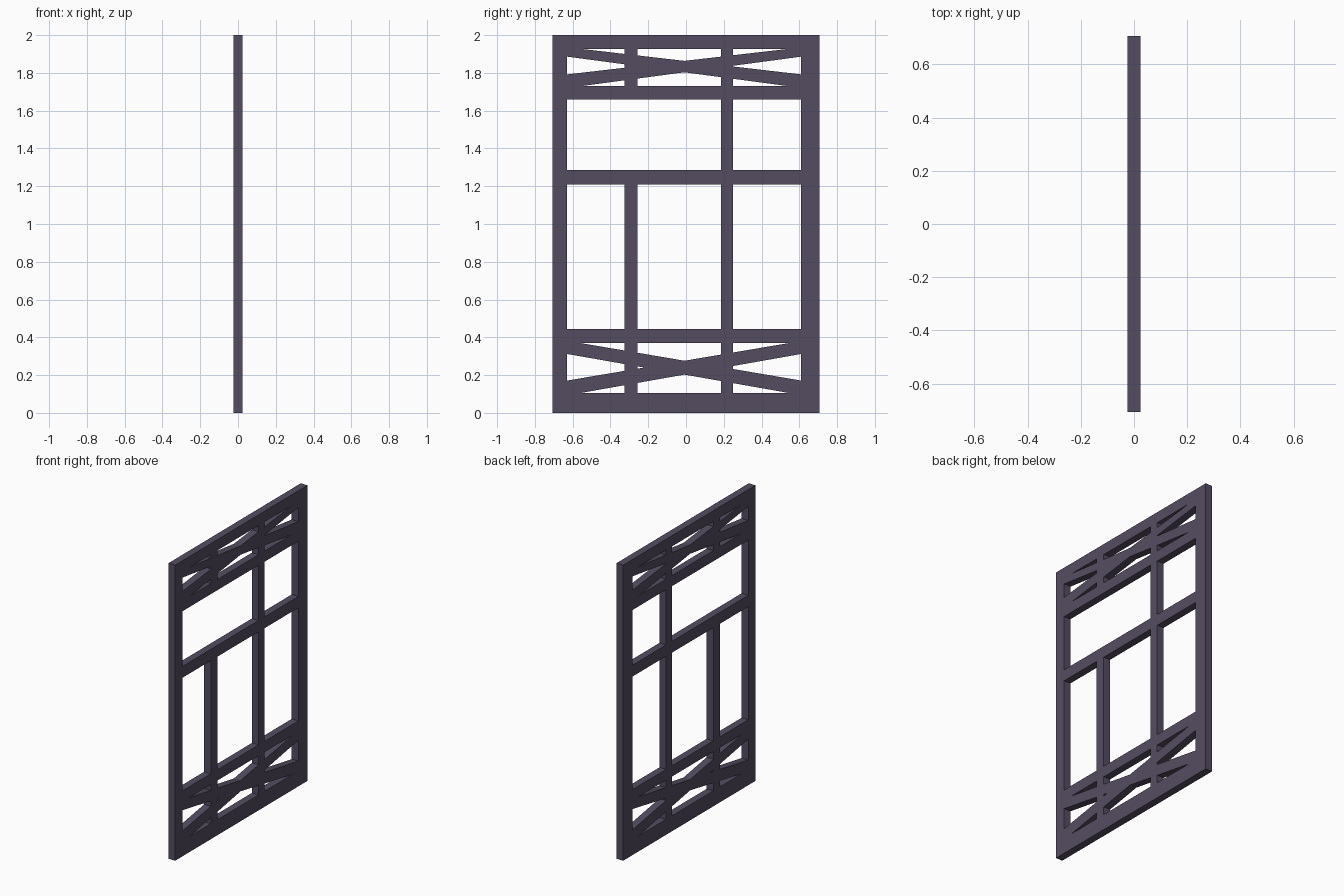
import bpy, bmesh

if "Cube" in bpy.data.objects:
    bpy.data.objects.remove(bpy.data.objects["Cube"])

T = 0.025            # half thickness
Y0, Y1 = -0.63, 0.61  # inner edges of the stiles
W = 0.707            # half width

mat = bpy.data.materials.new("dark_purple_grey")
mat.diffuse_color = (0.09, 0.073, 0.12, 1)
mat.use_nodes = True
mat.node_tree.nodes["Principled BSDF"].inputs["Base Color"].default_value = mat.diffuse_color


def panel(name, profile):
    """Extrude a (y, z) outline through the frame thickness."""
    bm = bmesh.new()
    face = bm.faces.new([bm.verts.new((-T, y, z)) for y, z in profile])
    ext = bmesh.ops.extrude_face_region(bm, geom=[face])
    moved = [v for v in ext["geom"] if isinstance(v, bmesh.types.BMVert)]
    bmesh.ops.translate(bm, verts=moved, vec=(2 * T, 0, 0))
    bmesh.ops.recalc_face_normals(bm, faces=bm.faces)
    me = bpy.data.meshes.new(name)
    bm.to_mesh(me)
    bm.free()
    me.materials.append(mat)
    ob = bpy.data.objects.new(name, me)
    bpy.context.collection.objects.link(ob)
    return ob


def bar(name, y0, y1, z0, z1):
    return panel(name, [(y0, z0), (y1, z0), (y1, z1), (y0, z1)])


def cross(name, z0, z1, low, high, inset_l, inset_r):
    """Two diagonal braces, trimmed to the opening between two rails.
    low/high: heights where the brace edges meet the stiles."""
    panel(name + "_falling_brace",
          [(Y0, z1), (inset_l, z1), (Y1, low), (Y1, z0), (inset_r, z0), (Y0, high)])
    panel(name + "_rising_brace",
          [(Y0, z0), (inset_l, z0), (Y1, high), (Y1, z1), (inset_r, z1), (Y0, low)])


# Outer stiles
bar("left_stile", -W, Y0, 0, 2)
bar("right_stile", Y1, W, 0, 2)

# Horizontal rails
for name, z0, z1 in [("bottom_rail", 0, 0.105), ("lower_rail", 0.37, 0.443),
                     ("middle_rail", 1.208, 1.285), ("upper_rail", 1.658, 1.73),
                     ("top_rail", 1.927, 2)]:
    bar(name, Y0, Y1, z0, z1)

# Upright bars between rails; the left one skips the wide upper opening
gaps = [(0.105, 0.37), (0.443, 1.208), (1.285, 1.658), (1.73, 1.927)]
for i, (z0, z1) in enumerate(gaps):
    if i != 2:
        bar(f"left_upright_{i + 1}", -0.326, -0.256, z0, z1)
    bar(f"right_upright_{i + 1}", 0.184, 0.249, z0, z1)

# Crossed braces in the bottom and top openings
cross("bottom", 0.105, 0.37, 0.171, 0.312, -0.56, 0.547)
cross("top", 1.73, 1.927, 1.792, 1.886, -0.555, 0.54)
